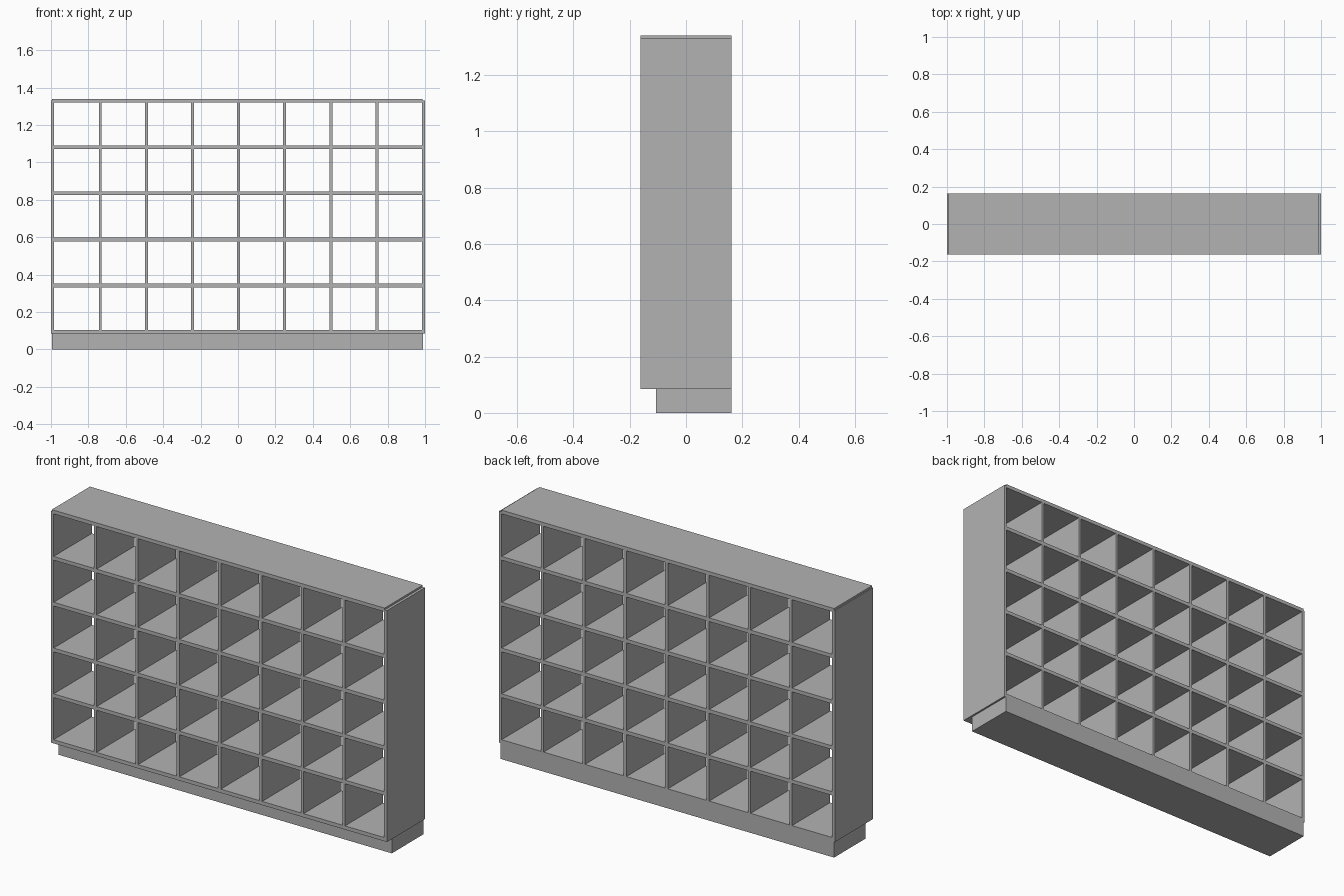
import bpy

cube = bpy.data.objects.get("Cube")
if cube:
    bpy.data.objects.remove(cube, do_unlink=True)

# Single grey finish
grey = bpy.data.materials.new("light_grey")
grey.use_nodes = True
colour = (0.45, 0.45, 0.45, 1)
grey.diffuse_color = colour
grey.node_tree.nodes["Principled BSDF"].inputs["Base Color"].default_value = colour


def board(name, x, y, z):
    """Box spanning the (min, max) range on each axis."""
    bpy.ops.mesh.primitive_cube_add(size=1, location=[sum(r) / 2 for r in (x, y, z)])
    obj = bpy.context.object
    obj.name = name
    obj.scale = [r[1] - r[0] for r in (x, y, z)]
    bpy.ops.object.transform_apply(location=False, rotation=False, scale=True)
    obj.data.materials.append(grey)


DEPTH = (-0.162, 0.162)
BOTTOM, TOP = 0.085, 1.34
SIDE = 0.016
SHELF = 0.02
PITCH = 0.2465

# Recessed plinth
board("plinth", (-0.995, 0.99), (-0.106, 0.162), (0, BOTTOM))

# Outer carcass
board("right_side", (-1, -1 + SIDE), DEPTH, (BOTTOM, TOP - 0.01))
board("left_side", (1 - SIDE, 1), DEPTH, (BOTTOM, TOP - 0.01))
board("top_panel", (-0.995, 0.986), DEPTH, (TOP - SHELF, TOP))

# Shelves, the lowest resting on the plinth
for i in range(5):
    z = BOTTOM + i * PITCH
    board(f"shelf_{i + 1}", (-1 + SIDE, 1 - SIDE), DEPTH, (z, z + SHELF))

# Upright dividers, cut to fit between the shelves
for col in range(7):
    x = 0.003 + (col - 3) * PITCH
    for row in range(5):
        low = BOTTOM + row * PITCH + SHELF
        high = TOP - SHELF if row == 4 else low + PITCH - SHELF
        board(f"divider_{col + 1}_{row + 1}", (x - SIDE / 2, x + SIDE / 2), DEPTH, (low, high))
